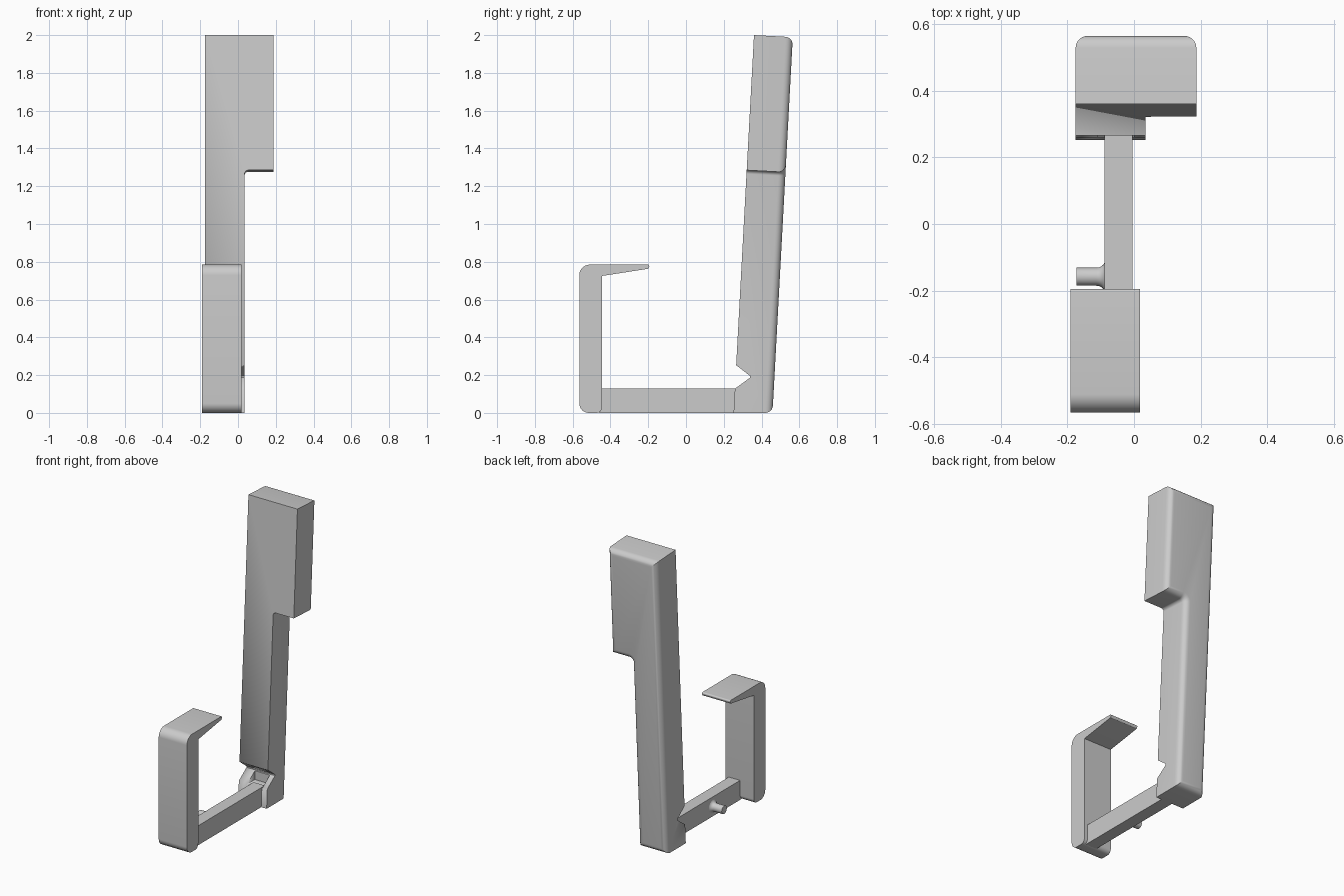
import bpy, bmesh, math
from mathutils import Vector

cube = bpy.data.objects.get("Cube")
if cube:
    bpy.data.objects.remove(cube, do_unlink=True)

grey = bpy.data.materials.new("light grey plastic")
grey.use_nodes = True
grey.diffuse_color = (0.6, 0.6, 0.6, 1)
grey.node_tree.nodes["Principled BSDF"].inputs["Base Color"].default_value = grey.diffuse_color


def rounded(corners, steps=6):
    """Turn (u, v, radius) corners into an outline with curved corners."""
    out = []
    for i, (u, v, r) in enumerate(corners):
        p = Vector((u, v))
        if r == 0:
            out.append(p)
            continue
        a = (Vector(corners[i - 1][:2]) - p).normalized()
        b = (Vector(corners[(i + 1) % len(corners)][:2]) - p).normalized()
        half = math.acos(a.dot(b)) / 2
        centre = p + (a + b).normalized() * (r / math.sin(half))
        start = p + a * (r / math.tan(half)) - centre
        end = p + b * (r / math.tan(half)) - centre
        for k in range(steps + 1):
            out.append(centre + start.lerp(end, k / steps).normalized() * r)
    return out


def finish(bm, name):
    bmesh.ops.recalc_face_normals(bm, faces=bm.faces)
    mesh = bpy.data.meshes.new(name)
    bm.to_mesh(mesh)
    bm.free()
    obj = bpy.data.objects.new(name, mesh)
    bpy.context.collection.objects.link(obj)
    mesh.materials.append(grey)
    bpy.ops.object.select_all(action='DESELECT')
    obj.select_set(True)
    bpy.context.view_layer.objects.active = obj
    bpy.ops.object.shade_smooth_by_angle(angle=math.radians(30))
    return obj


def loft(bm, first, last):
    """Close a solid between two matching outlines; return the last cap."""
    a = [bm.verts.new(p) for p in first]
    b = [bm.verts.new(p) for p in last]
    bm.faces.new(a)
    cap = bm.faces.new(b)
    for i in range(len(a)):
        j = (i + 1) % len(a)
        bm.faces.new((a[i], a[j], b[j], b[i]))
    bmesh.ops.recalc_face_normals(bm, faces=bm.faces)
    return cap


def prism(name, corners, x0, x1):
    """Extrude a side (y, z) outline from x0 to x1."""
    bm = bmesh.new()
    outline = rounded(corners)
    loft(bm, [(x0, p.x, p.y) for p in outline], [(x1, p.x, p.y) for p in outline])
    return finish(bm, name)


def box(y0, y1, z0, z1):
    return [(y0, z0, 0), (y1, z0, 0), (y1, z1, 0), (y0, z1, 0)]


# Front hook with a tapered lip
prism("front_hook", [(-0.565, 0, 0.05), (-0.445, 0, 0.03), (-0.445, 0.725, 0),
                     (-0.2, 0.763, 0.004), (-0.19, 0.785, 0.008), (-0.565, 0.785, 0.055)],
      -0.19, 0.018)

# Connecting arm
prism("arm", box(-0.46, 0.29, 0, 0.13), -0.088, -0.005)

# Leaning back post with its wider head
outline = rounded([(-0.175, 0, 0), (0.035, 0, 0), (0.035, 1.285, 0.02),
                   (0.187, 1.285, 0), (0.187, 2, 0), (-0.175, 2, 0)])
lean = 0.054
front, back = [], []
for p in outline:
    y = 0.252 + lean * p.y
    drop = 0.011 if p.y > 0 else 0
    front.append((p.x, y, p.y))
    back.append((p.x, y + 0.206 - lean * drop, p.y - drop))
bm = bmesh.new()
back_face = loft(bm, front, back)
bmesh.ops.bevel(bm, geom=list(back_face.edges), offset=0.038, segments=6,
                profile=0.5, affect='EDGES')
post = finish(bm, "back_post")

# Notch across the post foot and the clearance channel above the arm
cutters = [
    prism("notch_cutter", [(0.2, 0.085, 0), (0.34, 0.187, 0), (0.34, 0.195, 0),
                           (0.2, 0.303, 0)], -0.3, 0.3),
    prism("channel_cutter", box(0.2, 0.335, 0.125, 0.235), -0.11, 0.0)]
for cutter in cutters:
    mod = post.modifiers.new(cutter.name, 'BOOLEAN')
    mod.operation = 'DIFFERENCE'
    mod.solver = 'EXACT'
    mod.object = cutter
    bpy.context.view_layer.objects.active = post
    bpy.ops.object.modifier_apply(modifier=mod.name)
    bpy.data.objects.remove(cutter, do_unlink=True)

# Side peg with a flared root
bm = bmesh.new()
flare = [(-0.112 + 0.026 * math.sin(a), 0.053 - 0.026 * math.cos(a))
         for a in [k * math.pi / 12 for k in range(7)]]
profile = [(-0.172, 0), (-0.172, 0.027)] + flare + [(-0.08, 0.053)]
verts = [bm.verts.new((x, -0.158 + r, 0.065)) for x, r in profile]
edges = [bm.edges.new(pair) for pair in zip(verts, verts[1:])]
bmesh.ops.spin(bm, geom=verts + edges, cent=(0, -0.158, 0.065), axis=(1, 0, 0),
               angle=math.tau, steps=24, use_duplicate=False)
bmesh.ops.remove_doubles(bm, verts=bm.verts, dist=0.0005)
finish(bm, "side_peg")
